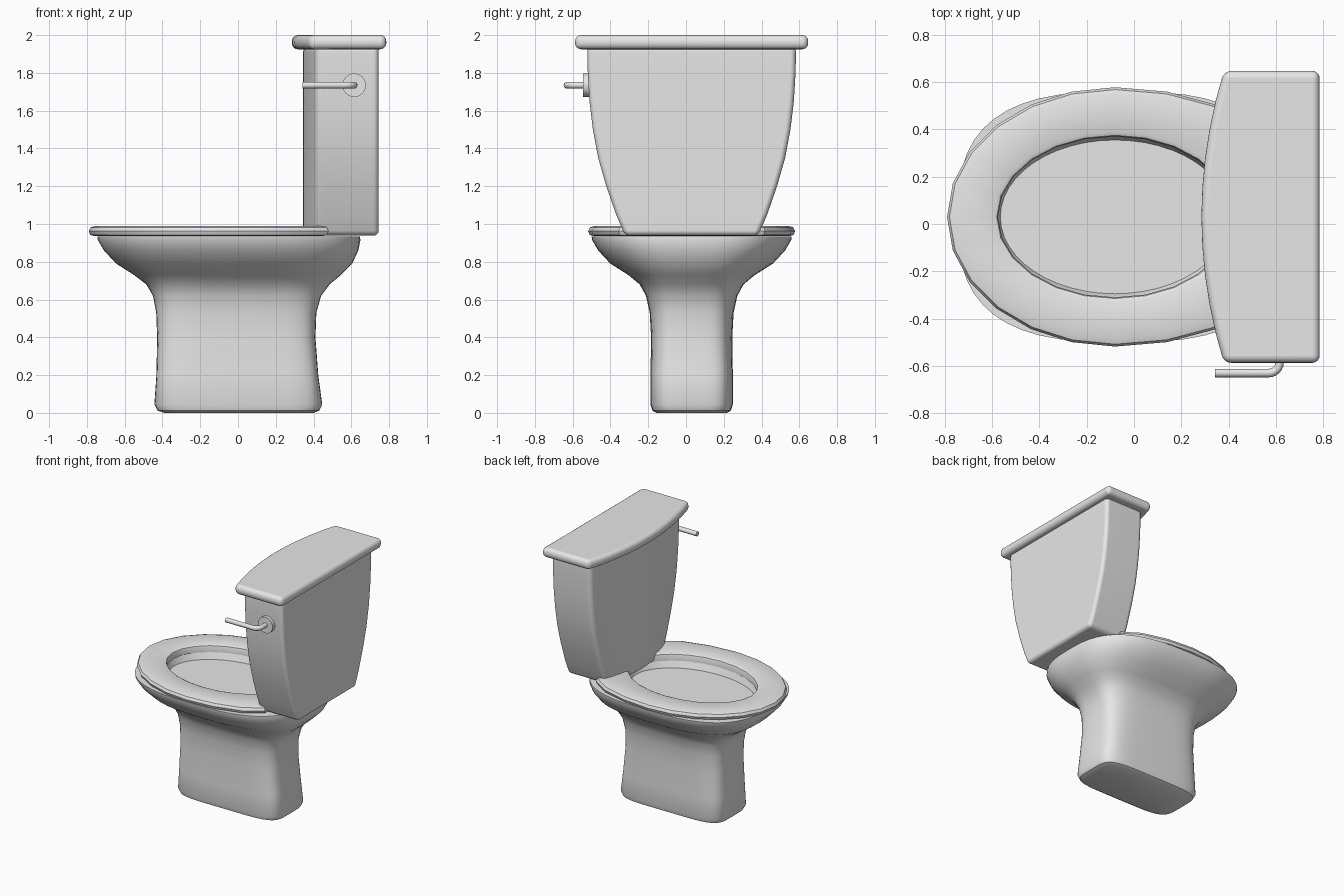
import bpy, bmesh, math
from mathutils import Vector

cube = bpy.data.objects.get("Cube")
if cube:
    bpy.data.objects.remove(cube)

YC = 0.03          # the body sits slightly off centre, balancing the lever

ceramic = bpy.data.materials.new("light_grey_ceramic")
ceramic.use_nodes = True
GREY = (0.8, 0.8, 0.8, 1)
ceramic.diffuse_color = GREY
ceramic.node_tree.nodes["Principled BSDF"].inputs["Base Color"].default_value = GREY


def finish(obj, angle=40):
    obj.data.materials.append(ceramic)
    bpy.ops.object.select_all(action="DESELECT")
    obj.select_set(True)
    bpy.context.view_layer.objects.active = obj
    bpy.ops.object.shade_smooth_by_angle(angle=math.radians(angle))
    return obj


def loft(name, rings, closed=False, bevel=0.0):
    """Skin rings of points; cap the ends, or join last to first when closed."""
    bm = bmesh.new()
    loops = [[bm.verts.new(p) for p in ring] for ring in rings]
    pairs = list(zip(loops, loops[1:]))
    if closed:
        pairs.append((loops[-1], loops[0]))
    else:
        bm.faces.new(loops[0])
        bm.faces.new(loops[-1])
    for a, b in pairs:
        for i in range(len(a)):
            j = (i + 1) % len(a)
            bm.faces.new((a[i], a[j], b[j], b[i]))
    bmesh.ops.recalc_face_normals(bm, faces=bm.faces)
    if bevel:
        sharp = [e for e in bm.edges if e.calc_face_angle(0) > math.radians(40)]
        bmesh.ops.bevel(bm, geom=sharp, offset=bevel, segments=4,
                        profile=0.5, affect="EDGES", clamp_overlap=True)
    mesh = bpy.data.meshes.new(name)
    bm.to_mesh(mesh)
    bm.free()
    obj = bpy.data.objects.new(name, mesh)
    bpy.context.collection.objects.link(obj)
    finish(obj)
    if bevel:
        obj.modifiers.new("even_shading", "WEIGHTED_NORMAL").keep_sharp = True
    return obj


def oval(z, x0, x1, half, power=2.0, segments=48, mid=None, limit=9):
    """Rounded outline; power 2 is an ellipse, higher is boxier."""
    mid = (x0 + x1) / 2 if mid is None else mid
    points = []
    for i in range(segments):
        a = math.tau * i / segments
        c, s = math.cos(a), math.sin(a)
        reach = x1 - mid if c > 0 else mid - x0
        x = mid + math.copysign(abs(c) ** (2 / power), c) * reach
        y = YC + math.copysign(abs(s) ** (2 / power), s) * half
        points.append((min(x, limit), y, z))
    return points


# Pedestal and bowl: boxy foot flaring into an oval rim, with a sunken floor
sections = [
    (0.0, -0.39, 0.40, 0.185, 5), (0.012, -0.425, 0.43, 0.208, 5),
    (0.045, -0.443, 0.446, 0.218, 5), (0.2, -0.432, 0.425, 0.218, 5),
    (0.4, -0.428, 0.41, 0.215, 4.5), (0.53, -0.433, 0.415, 0.222, 4.2),
    (0.62, -0.45, 0.44, 0.242, 3.8), (0.68, -0.485, 0.485, 0.275, 3.4),
    (0.73, -0.55, 0.545, 0.335, 3), (0.79, -0.645, 0.605, 0.43, 2.8),
    (0.86, -0.71, 0.637, 0.495, 2.8), (0.915, -0.742, 0.648, 0.527, 2.8),
    (0.935, -0.745, 0.645, 0.53, 2.8),
    (0.935, -0.585, 0.425, 0.345, 2), (0.885, -0.565, 0.405, 0.325, 2),
]
loft("pedestal_bowl", [oval(*s) for s in sections])


# Seat: faceted oval ring, cut straight at the back under the tank
def seat_outer(inset, z):
    return oval(z, -0.79 + inset, 0.77 - inset, 0.548 - inset,
                segments=24, mid=-0.08, limit=0.48 - inset)


def seat_inner(grow, z):
    return oval(z, -0.575 - grow, 0.415 + grow, 0.34 + grow, segments=24, mid=-0.08)


loft("seat", [
    seat_outer(0.03, 0.936), seat_outer(0.008, 0.942), seat_outer(0, 0.962),
    seat_outer(0.01, 0.982), seat_outer(0.035, 0.99),
    seat_inner(0.02, 0.99), seat_inner(0.005, 0.983),
    seat_inner(0, 0.965), seat_inner(0, 0.936),
], closed=True)


# Tank and lid: flat back and sides with a gently bowed front
def bowed(z, half, front, corner, back, steps=10):
    points = [(back, YC - half, z), (back, YC + half, z)]
    for i in range(steps + 1):
        t = 1 - 2 * i / steps
        points.append((front + (corner - front) * t * t, YC + half * t, z))
    return points


tank_widths = [(0.938, 0.352), (1.05, 0.4), (1.2, 0.452), (1.35, 0.495),
               (1.5, 0.523), (1.65, 0.541), (1.8, 0.55), (1.94, 0.553)]
loft("tank", [bowed(z, w, 0.345, 0.415, 0.745) for z, w in tank_widths], bevel=0.028)
loft("tank_lid", [bowed(z, 0.617, 0.285, 0.38, 0.785) for z in (1.925, 2.0)], bevel=0.032)

# Flush lever: round boss and a bent rod on the tank's side
bpy.ops.mesh.primitive_cylinder_add(vertices=32, radius=0.062, depth=0.05,
                                    location=(0.615, -0.52, 1.735),
                                    rotation=(math.pi / 2, 0, 0))
boss = bpy.context.object
boss.name = "lever_boss"
finish(boss)

bend = 0.045
path = [Vector((0.615, -0.53, 1.735))]
for i in range(7):
    a = math.pi / 2 * i / 6
    path.append(Vector((0.615 - bend * (1 - math.cos(a)),
                        -0.63 + bend * (1 - math.sin(a)), 1.735)))
path.append(Vector((0.342, -0.63, 1.735)))
curve = bpy.data.curves.new("flush_lever", "CURVE")
curve.dimensions = "3D"
curve.bevel_depth = 0.018
curve.bevel_resolution = 3
curve.use_fill_caps = True
spline = curve.splines.new("POLY")
spline.points.add(len(path) - 1)
for point, co in zip(spline.points, path):
    point.co = (*co, 1)
lever = bpy.data.objects.new("flush_lever", curve)
bpy.context.collection.objects.link(lever)
bpy.ops.object.select_all(action="DESELECT")
lever.select_set(True)
bpy.context.view_layer.objects.active = lever
bpy.ops.object.convert(target="MESH")
finish(bpy.context.object)
